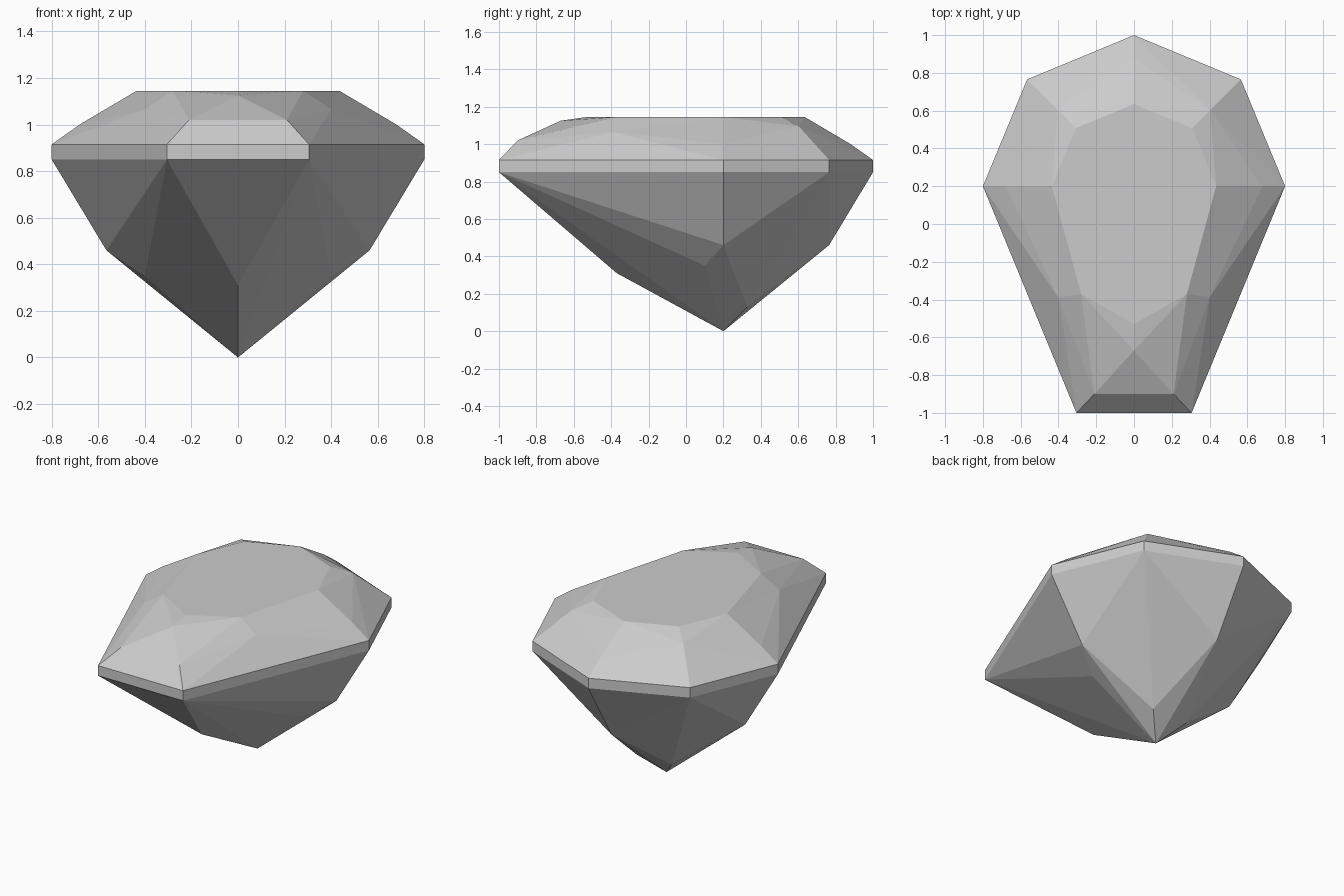
import bpy, bmesh, math
from mathutils import Vector

cube = bpy.data.objects.get("Cube")
if cube:
    bpy.data.objects.remove(cube)


def around(angle, radius, z):
    """Point on the rounded back half, measured from the culet axis."""
    a = math.radians(angle)
    return (radius * math.cos(a), 0.2 + radius * math.sin(a), z)


# Corner points of one half of the gem
BELT_LOW, BELT_HIGH, TABLE = 0.85, 0.915, 1.145
p = {"culet": (0, 0.2, 0)}
for name, angle in (("side", 0), ("diag", 45), ("back", 90)):
    p[name + "_low"] = around(angle, 0.8, BELT_LOW)
    p[name + "_high"] = around(angle, 0.8, BELT_HIGH)
    p[name + "_table"] = around(angle, 0.435, TABLE)
    p[name + "_crown"] = around(angle, 0.57, 1.095) if name == "diag" else around(angle, 0.68, 1.0)
    p[name + "_keel"] = around(angle, 0.18, 0.13) if name == "diag" else around(angle, 0.565, 0.46)
p.update({
    "tip_low": (0.305, -1, BELT_LOW), "tip_high": (0.305, -1, BELT_HIGH),
    "tip_crown": (0.21, -0.9, 1.02), "tip_table": (0.28, -0.37, TABLE),
    "flank_crown": (0.4, -0.39, 1.065), "flank_keel": (0.4, 0.1, 0.35),
    "front_low": (0, -1, BELT_LOW), "front_high": (0, -1, BELT_HIGH),
    "front_crown": (0, -0.9, 1.02), "front_peak": (0, -0.67, 1.125),
    "front_table": (0, -0.53, TABLE), "front_keel": (0, -0.37, 0.31),
})

# Facets of one half
facets = [
    # table
    "back_table diag_table side_table tip_table front_table",
    # crown, long flank
    "tip_high side_high flank_crown",
    "side_high side_crown flank_crown",
    "side_crown side_table flank_crown",
    "side_table tip_table flank_crown",
    "tip_high flank_crown tip_crown",
    "flank_crown tip_table tip_crown",
    # crown, front
    "front_high tip_high tip_crown front_crown",
    "front_crown tip_crown front_peak",
    "tip_crown tip_table front_peak",
    "front_peak tip_table front_table",
    # pavilion, long flank and front
    "side_low tip_low side_keel",
    "tip_low flank_keel side_keel",
    "side_keel flank_keel culet",
    "tip_low culet flank_keel",
    "tip_low front_keel culet",
    "front_low front_keel tip_low",
]
# Rounded back: the same facets either side of the diagonal
for end in ("side", "back"):
    facets += [f.replace("end", end) for f in (
        "end_high diag_high diag_crown",
        "end_high diag_crown end_crown",
        "end_crown diag_crown end_table",
        "end_table diag_crown diag_table",
        "end_low end_keel diag_low",
        "diag_low end_keel diag_keel",
        "diag_keel end_keel culet",
    )]
# Belt between crown and pavilion
belt = ["front", "tip", "side", "diag", "back"]
for a, b in zip(belt, belt[1:]):
    facets.append(f"{a}_low {b}_low {b}_high {a}_high")

# Build both halves, weld the middle and merge flat facets across it
bm = bmesh.new()
for side in (1, -1):
    verts = {n: bm.verts.new(Vector((x * side, y, z))) for n, (x, y, z) in p.items()}
    for f in facets:
        bm.faces.new([verts[n] for n in f.split()])
bmesh.ops.remove_doubles(bm, verts=bm.verts, dist=0.0005)
bmesh.ops.recalc_face_normals(bm, faces=bm.faces)
bmesh.ops.dissolve_limit(bm, angle_limit=math.radians(0.5), verts=bm.verts, edges=bm.edges)

mesh = bpy.data.meshes.new("gem")
bm.to_mesh(mesh)
bm.free()
gem = bpy.data.objects.new("cut_gem", mesh)
bpy.context.scene.collection.objects.link(gem)

# Plain grey stone
mat = bpy.data.materials.new("grey_stone")
mat.use_nodes = True
grey = (0.6, 0.6, 0.6, 1)
mat.diffuse_color = grey
mat.node_tree.nodes["Principled BSDF"].inputs["Base Color"].default_value = grey
mesh.materials.append(mat)
